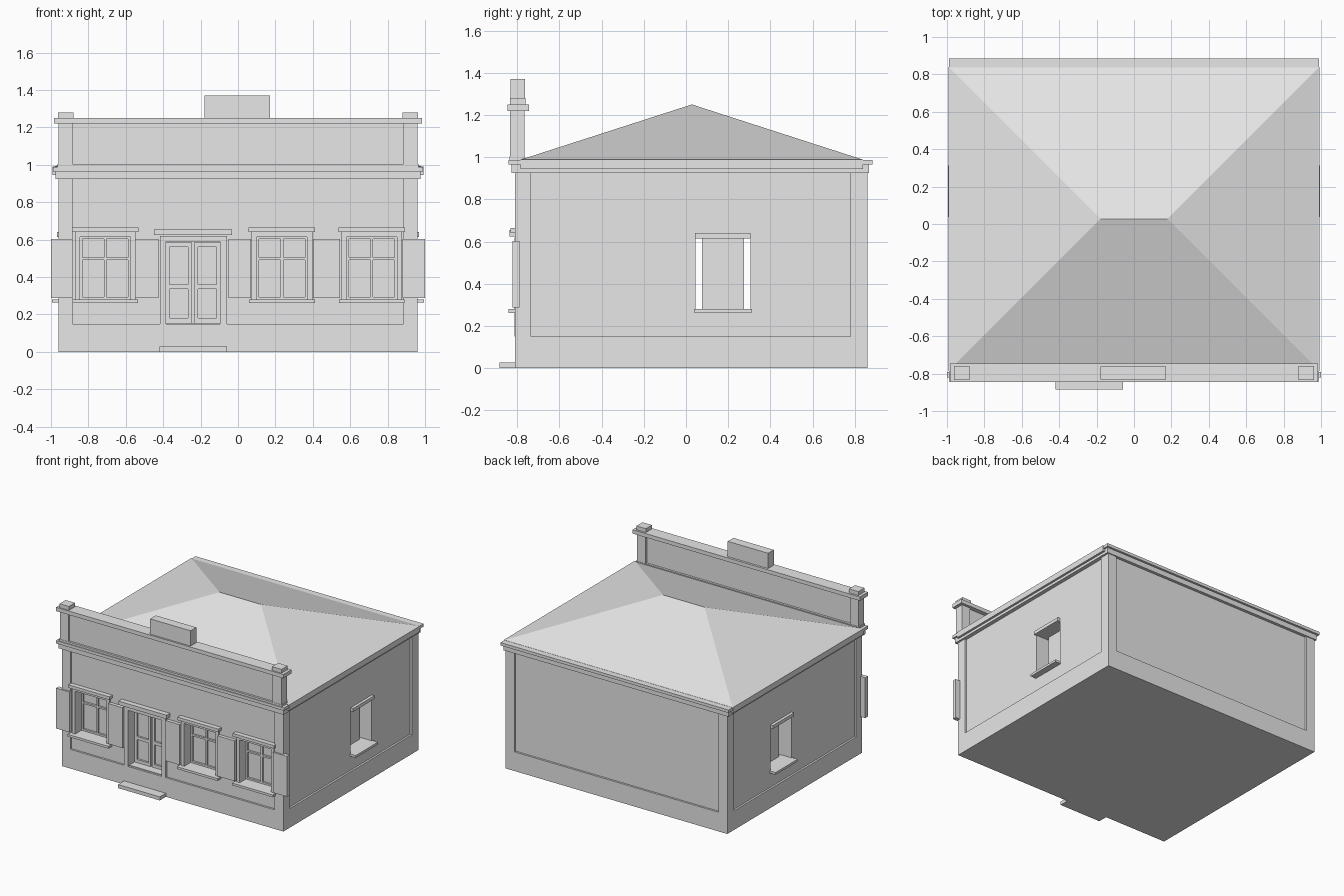
import bpy, bmesh

grey = bpy.data.materials.new("light_grey")
grey.diffuse_color = (0.8, 0.8, 0.8, 1)


def add_box(bm, x0, x1, y0, y1, z0, z1):
    v = [bm.verts.new((x, y, z)) for z in (z0, z1)
         for x, y in ((x0, y0), (x1, y0), (x1, y1), (x0, y1))]
    bm.faces.new((v[3], v[2], v[1], v[0]))
    bm.faces.new(v[4:])
    for i in range(4):
        j = (i + 1) % 4
        bm.faces.new((v[i], v[j], v[j + 4], v[i + 4]))


def boxes(name, *dims):
    """One object made from boxes given as x0, x1, y0, y1, z0, z1."""
    bm = bmesh.new()
    for d in dims:
        add_box(bm, *d)
    me = bpy.data.meshes.new(name)
    bm.to_mesh(me)
    bm.free()
    me.materials.append(grey)
    ob = bpy.data.objects.new(name, me)
    bpy.context.collection.objects.link(ob)
    return ob


def cut(target, *dims):
    """Subtract boxes from the target and drop the cutter."""
    cutter = boxes("cutter", *dims)
    cutter.hide_render = True
    mod = target.modifiers.new("cut", 'BOOLEAN')
    mod.operation = 'DIFFERENCE'
    mod.solver = 'EXACT'
    mod.object = cutter
    bpy.context.view_layer.objects.active = target
    bpy.ops.object.modifier_apply(modifier=mod.name)
    bpy.data.objects.remove(cutter)


def both_sides(x0, x1, *rest):
    return [(x0, x1, *rest), (-x1, -x0, *rest)]


FRONT, WALL = -0.81, -0.795          # pilaster face, recessed wall face
GLASS = -0.715                       # depth of panes and doors
WINDOWS = (-0.71, 0.235, 0.715)      # window centres

# Main walls with recessed panels, then window and door openings
walls = boxes("walls", (-0.96, 0.96, FRONT, 0.86, 0, 0.98))
cut(walls,
    (-0.885, 0.885, -0.9, WALL, 0.15, 0.925),
    (-0.885, 0.885, 0.845, 0.95, 0.15, 0.925),
    *both_sides(0.945, 1.05, -0.735, 0.78, 0.15, 0.925))
cut(walls,
    (-1.1, 1.1, 0.045, 0.305, 0.28, 0.615),
    (-0.385, -0.095, -0.9, GLASS, 0.155, 0.59),
    *[(c - 0.135, c + 0.135, -0.9, GLASS, 0.28, 0.615) for c in WINDOWS])

# Stepped cornice and roof fascia
boxes("lower_cornice", (-0.975, 0.975, -0.828, 0.868, 0.925, 0.965))
boxes("upper_cornice", (-0.988, 0.988, -0.842, 0.885, 0.965, 0.988))
boxes("roof_fascia", (-0.992, 0.992, -0.785, 0.838, 0.945, 0.99))

# Hipped roof: a box whose top is pinched to a short ridge
roof = boxes("hip_roof", (-0.992, 0.992, -0.785, 0.84, 0.988, 1.25))
for v in roof.data.vertices:
    if v.co.z > 1.1:
        v.co.x = 0.18 if v.co.x > 0 else -0.18
        v.co.y = 0.028
bm = bmesh.new()
bm.from_mesh(roof.data)
bmesh.ops.remove_doubles(bm, verts=bm.verts, dist=1e-4)
bm.to_mesh(roof.data)
bm.free()

# Parapet over the front wall
boxes("parapet_panel", (-0.9, 0.9, -0.82, -0.78, 0.98, 1.225))
boxes("parapet_base", (-0.965, 0.965, -0.836, -0.763, 0.98, 1.003))
boxes("parapet_pilasters", *both_sides(0.885, 0.96, -0.834, -0.765, 0.98, 1.225))
boxes("parapet_cap", (-0.985, 0.985, -0.845, -0.745, 1.22, 1.25))
boxes("parapet_end_blocks", *both_sides(0.88, 0.962, -0.835, -0.76, 1.25, 1.28))
boxes("parapet_sign_block", (-0.178, 0.172, -0.832, -0.762, 1.25, 1.37))

# Front windows: trim, lintel, sill and sash bars
for n, c in enumerate(WINDOWS, 1):
    boxes(f"window_trim_{n}",
          (c - 0.162, c - 0.135, -0.808, -0.78, 0.28, 0.64),
          (c + 0.135, c + 0.162, -0.808, -0.78, 0.28, 0.64),
          (c - 0.135, c + 0.135, -0.808, -0.78, 0.615, 0.64))
    boxes(f"window_lintel_{n}", (c - 0.178, c + 0.178, -0.832, -0.78, 0.64, 0.664))
    boxes(f"window_sill_{n}", (c - 0.176, c + 0.176, -0.842, -0.74, 0.262, 0.28))
    y0, y1 = GLASS - 0.015, GLASS + 0.005
    boxes(f"window_sash_{n}",
          (c - 0.135, c - 0.122, y0, y1, 0.28, 0.615),
          (c + 0.122, c + 0.135, y0, y1, 0.28, 0.615),
          (c - 0.122, c + 0.122, y0, y1, 0.603, 0.615),
          (c - 0.122, c + 0.122, y0, y1, 0.28, 0.293),
          (c - 0.007, c + 0.007, y0, y1, 0.293, 0.603),
          (c - 0.122, c + 0.122, y0, y1, 0.492, 0.505))

# Shutters, the outer two overhanging the corners
boxes("shutters", *[(a, b, -0.822, -0.79, 0.288, 0.604) for a, b in
      ((-1.0, -0.885), (-0.55, -0.425), (-0.052, 0.07), (0.4, 0.545), (0.88, 1.0))])

# Entrance: surround, lintel, double doors and step
boxes("door_surround",
      (-0.418, -0.385, -0.812, -0.78, 0.15, 0.62),
      (-0.095, -0.06, -0.812, -0.78, 0.15, 0.62),
      (-0.385, -0.095, -0.812, -0.78, 0.59, 0.62))
boxes("door_lintel", (-0.45, -0.033, -0.836, -0.78, 0.625, 0.655))
for name, a, b in (("left_door", -0.385, -0.246), ("right_door", -0.234, -0.095)):
    boxes(name,
          (a, a + 0.02, -0.73, -0.71, 0.155, 0.585),
          (b - 0.02, b, -0.73, -0.71, 0.155, 0.585),
          *[(a + 0.02, b - 0.02, -0.73, -0.71, z, z + 0.025)
            for z in (0.155, 0.335, 0.56)])
boxes("door_step", (-0.42, -0.058, -0.885, -0.8, 0, 0.028))

# Side windows: narrow pane, lintel and sill on each side
boxes("side_window_panes", *both_sides(0.85, 0.86, 0.075, 0.276, 0.275, 0.62))
boxes("side_window_lintels", *both_sides(0.93, 0.968, 0.043, 0.306, 0.614, 0.64))
boxes("side_window_sills", *both_sides(0.86, 0.994, 0.037, 0.312, 0.263, 0.281))
